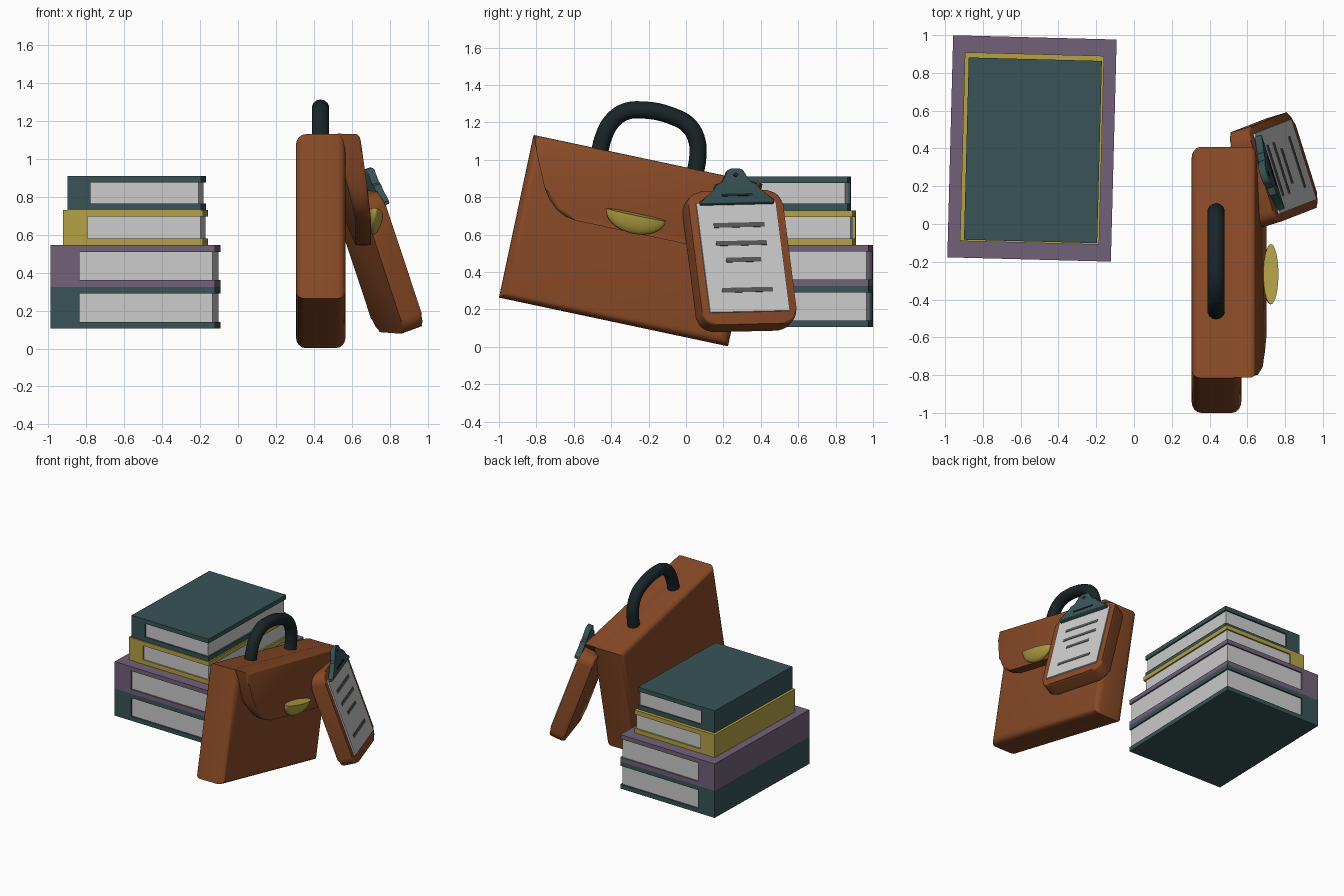
import bpy, bmesh, math
from mathutils import Matrix, Vector

if "Cube" in bpy.data.objects:
    bpy.data.objects.remove(bpy.data.objects["Cube"])


def material(name, rgb):
    m = bpy.data.materials.new(name)
    m.diffuse_color = (*rgb, 1)
    m.use_nodes = True
    m.node_tree.nodes["Principled BSDF"].inputs["Base Color"].default_value = m.diffuse_color
    return m


LEATHER = material("leather", (0.25, 0.068, 0.02))
TEAL = material("teal", (0.04, 0.088, 0.092))
GOLD = material("gold", (0.46, 0.36, 0.06))
PURPLE = material("purple", (0.17, 0.12, 0.19))
BLACK = material("black", (0.01, 0.018, 0.02))
INK = material("ink", (0.1, 0.1, 0.1))


def finish(name, bm, matrix, mat, smooth):
    bmesh.ops.recalc_face_normals(bm, faces=bm.faces[:])
    me = bpy.data.meshes.new(name)
    bm.to_mesh(me)
    bm.free()
    ob = bpy.data.objects.new(name, me)
    bpy.context.collection.objects.link(ob)
    ob.matrix_world = matrix
    if mat:
        me.materials.append(mat)
    if smooth:
        bpy.ops.object.select_all(action='DESELECT')
        ob.select_set(True)
        bpy.context.view_layer.objects.active = ob
        bpy.ops.object.shade_smooth_by_angle(angle=math.radians(smooth))
    return ob


def prism(name, pts, lo, hi, matrix, mat=None, rim=0, smooth=0):
    """Extrude an outline between depths lo and hi (numbers or functions of v), rounding the rims."""
    f = lambda d, v: d(v) if callable(d) else d
    bm = bmesh.new()
    a = [bm.verts.new((u, v, f(lo, v))) for u, v in pts]
    b = [bm.verts.new((u, v, f(hi, v))) for u, v in pts]
    caps = [bm.faces.new(a[::-1]), bm.faces.new(b)]
    n = len(pts)
    for i in range(n):
        j = (i + 1) % n
        bm.faces.new((a[i], a[j], b[j], b[i]))
    if rim:
        edges = [e for c in caps for e in c.edges]
        bmesh.ops.bevel(bm, geom=edges, offset=rim, segments=4, profile=0.5, affect='EDGES')
    return finish(name, bm, matrix, mat, smooth)


def rect(u0, u1, v0, v1):
    return [(u0, v0), (u1, v0), (u1, v1), (u0, v1)]


def round_rect(w, h, r, seg=6):
    pts = []
    for k, (sx, sy) in enumerate(((1, 1), (-1, 1), (-1, -1), (1, -1))):
        for i in range(seg + 1):
            t = math.pi / 2 * (k + i / seg)
            pts.append((sx * (w / 2 - r) + r * math.cos(t), sy * (h / 2 - r) + r * math.sin(t)))
    return pts


def mirrored(left):
    return left + [(-u, v) for u, v in reversed(left)]


def frame(u, v, n, origin):
    m = Matrix((u, v, n)).transposed().to_4x4()
    m.translation = origin
    return m


# Stack of books: C-shaped cover with an inset page block
def book(name, cx, cy, w, length, z0, z1, mat):
    a = math.radians(-1.5)
    m = frame(Vector((math.cos(a), math.sin(a), 0)), Vector((0, 0, 1)),
              Vector((math.sin(a), -math.cos(a), 0)), Vector((cx, cy, 0)))
    x, t, s = w / 2, 0.035, -w / 2 + 0.175 * w
    cover = [(-x, z0), (x, z0), (x, z0 + t), (s, z0 + t),
             (s, z1 - t), (x, z1 - t), (x, z1), (-x, z1)]
    prism(name + "_cover", cover, -length / 2, length / 2, m, mat)
    prism(name + "_pages", rect(s - 0.02, x - 0.012, z0 + t - 0.004, z1 - t + 0.004),
          -length / 2 + 0.012, length / 2 - 0.012, m)


book("bottom_book", -0.54, 0.40, 0.866, 1.176, 0.105, 0.325, TEAL)
book("second_book", -0.54, 0.40, 0.866, 1.176, 0.325, 0.545, PURPLE)
book("third_book", -0.54, 0.40, 0.737, 1.0, 0.545, 0.73, GOLD)
book("top_book", -0.535, 0.39, 0.705, 0.965, 0.73, 0.91, TEAL)

# Tilted briefcase: local u runs along its width, v up, n outwards (+x)
a = math.radians(12)
U = Vector((0, math.cos(a), -math.sin(a)))
V = Vector((0, math.sin(a), math.cos(a)))
case = frame(U, V, Vector((1, 0, 0)), Vector((0, -1, 0.263)) + U * 0.626)
prism("briefcase_body", rect(-0.626, 0.626, 0, 0.886), 0.305, 0.568, case, LEATHER, 0.05, 40)

# Flap hanging slightly outwards
flap = mirrored([(-0.624, 0.889), (-0.59, 0.80), (-0.51, 0.626), (-0.47, 0.567),
                 (-0.42, 0.523), (-0.37, 0.498), (-0.31, 0.488)])
prism("briefcase_flap", flap, lambda v: 0.50 + 0.30 * (0.889 - v),
      lambda v: 0.642 + 0.15 * (0.889 - v), case, LEATHER, 0.025, 40)

# Half-round clasp
bm = bmesh.new()
bmesh.ops.create_uvsphere(bm, u_segments=32, v_segments=16, radius=1)
cut = bmesh.ops.bisect_plane(bm, geom=bm.verts[:] + bm.edges[:] + bm.faces[:],
                             plane_co=(0, 0, 0), plane_no=(0, 1, 0), clear_outer=True)
bmesh.ops.holes_fill(bm, edges=[e for e in cut["geom_cut"] if isinstance(e, bmesh.types.BMEdge)])
finish("clasp", bm, case @ Matrix.Translation((0, 0.587, 0.725)) @ Matrix.Rotation(0.15, 4, 'X')
       @ Matrix.Diagonal((0.163, 0.105, 0.04, 1)), GOLD, 40)

# Carrying handle
path = mirrored([(-0.262, 0.86), (-0.257, 0.96), (-0.235, 1.04), (-0.18, 1.107), (-0.10, 1.138)])
cu = bpy.data.curves.new("handle", 'CURVE')
cu.dimensions = '3D'
cu.bevel_depth = 0.046
cu.bevel_resolution = 5
cu.use_fill_caps = True
sp = cu.splines.new('BEZIER')
sp.resolution_u = 6
sp.bezier_points.add(len(path) - 1)
for p, (u, v) in zip(sp.bezier_points, path):
    p.co = (u, v, 0.435)
    p.handle_left_type = p.handle_right_type = 'AUTO'
cu.materials.append(BLACK)
handle = bpy.data.objects.new("handle", cu)
bpy.context.collection.objects.link(handle)
handle.matrix_world = case

# Clipboard leaning on the case: local u across, v up the board, n out of its face
yaw, lean = math.radians(17), math.radians(19.5)
c, s = math.cos(yaw), math.sin(yaw)
cl, sl = math.cos(lean), math.sin(lean)
board = frame(Vector((-s, c, 0)), Vector((-sl * c, -sl * s, cl)), Vector((cl * c, cl * s, sl)),
              Vector((0.74, 0.286, 0.458))) @ Matrix.Rotation(math.radians(1.4), 4, 'Z')
prism("clipboard_board", round_rect(0.53, 0.755, 0.075), -0.06, 0.06, board, LEATHER, 0.018, 40)
prism("paper", rect(-0.223, 0.223, -0.31, 0.31), 0.05, 0.071, board)
for i, (v, half) in enumerate(((0.18, 0.142), (0.077, 0.142), (-0.017, 0.098), (-0.188, 0.142))):
    prism(f"written_line_{i + 1}", rect(-half, half, v - 0.013, v + 0.013), 0.065, 0.074, board, INK)

# Spring clip with raised finger tab
clip = mirrored([(-0.205, 0.295), (-0.205, 0.312), (-0.125, 0.365), (-0.115, 0.40),
                 (-0.075, 0.405), (-0.06, 0.44), (-0.045, 0.472), (-0.025, 0.482)])
prism("clip", clip, lambda v: 0.06 + 0.15 * (v - 0.295), lambda v: 0.10 + 0.15 * (v - 0.295),
      board, TEAL, 0.006, 40)
prism("clip_slot", rect(-0.085, 0.085, 0.332, 0.345), 0.08, 0.11, board, BLACK)
hole = [(0.015 * math.cos(t * math.pi / 8), 0.447 + 0.012 * math.sin(t * math.pi / 8)) for t in range(16)]
prism("clip_hole", hole, 0.09, 0.125, board, BLACK)
